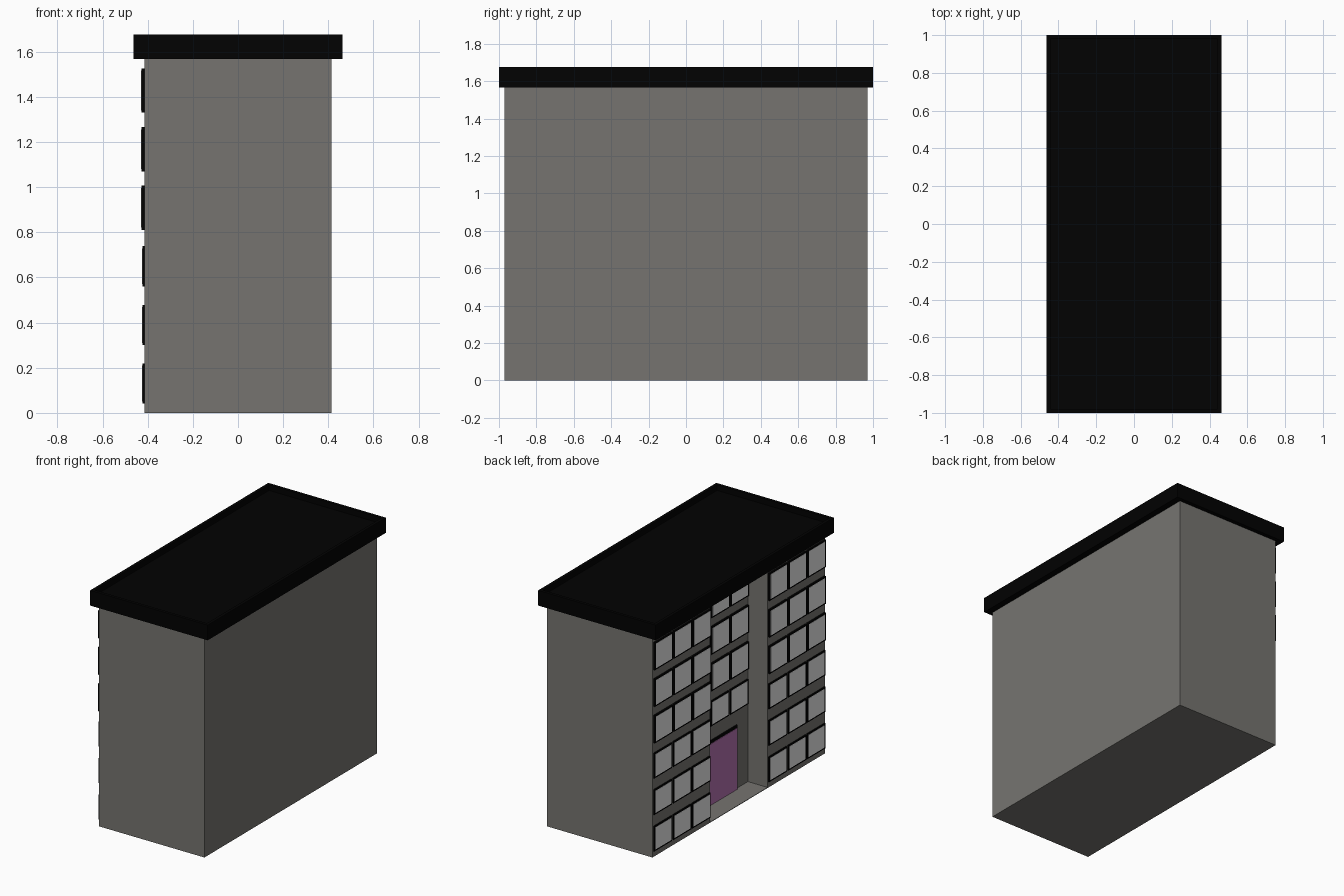
import bpy
import bmesh

cube = bpy.data.objects.get("Cube")
if cube:
    bpy.data.objects.remove(cube, do_unlink=True)


def material(name, color):
    m = bpy.data.materials.new(name)
    m.use_nodes = True
    m.diffuse_color = (*color, 1)
    m.node_tree.nodes["Principled BSDF"].inputs["Base Color"].default_value = (*color, 1)
    return m


CONCRETE = material("warm grey concrete", (0.18, 0.175, 0.163))
BLACK = material("black trim", (0.0005, 0.0005, 0.0005))
GLASS = material("pale grey glass", (0.8, 0.8, 0.8))
PURPLE = material("purple door paint", (0.46, 0.17, 0.43))


def box(name, low, high, mat):
    """Axis-aligned box between two corners."""
    bpy.ops.mesh.primitive_cube_add(size=1, location=[(a + b) / 2 for a, b in zip(low, high)])
    ob = bpy.context.object
    ob.name = name
    ob.scale = [b - a for a, b in zip(low, high)]
    bpy.ops.object.transform_apply(location=False, rotation=False, scale=True)
    ob.data.materials.append(mat)
    return ob


FACE, RECESS = -0.415, -0.26   # x of the outer facade and of the entrance bay wall
END, BAY = 0.97, 0.323         # half length of the building and of the entrance bay
EAVE = 1.567

# Building body: a U-shaped plan extruded upward, leaving the entrance bay open
plan = [(-FACE, -END), (-FACE, END), (FACE, END), (FACE, BAY),
        (RECESS, BAY), (RECESS, -BAY), (FACE, -BAY), (FACE, -END)]
n = len(plan)
verts = [(x, y, z) for z in (0, EAVE) for x, y in plan]
sides = [(i, (i + 1) % n, (i + 1) % n + n, i + n) for i in range(n)]
mesh = bpy.data.meshes.new("building_body")
mesh.from_pydata(verts, [], sides + [tuple(reversed(range(n))), tuple(range(n, 2 * n))])
mesh.materials.append(CONCRETE)
body = bpy.data.objects.new("building_body", mesh)
bpy.context.collection.objects.link(body)

# Entrance floor
box("entrance_floor", (FACE, -BAY, 0), (RECESS, BAY, 0.004), CONCRETE)

# Overhanging roof with a low parapet around a sunken deck
roof = box("roof", (-0.462, -1, EAVE), (0.462, 1, 1.675), BLACK)
bm = bmesh.new()
bm.from_mesh(roof.data)
deck = max(bm.faces, key=lambda f: f.calc_center_median().z)
bmesh.ops.inset_region(bm, faces=[deck], thickness=0.03)
deck = bmesh.ops.extrude_discrete_faces(bm, faces=[deck])["faces"][0]
bmesh.ops.translate(bm, verts=deck.verts, vec=(0, 0, -0.04))
bm.to_mesh(roof.data)
bm.free()


def window(name, wall, y, z, half_h, depth):
    """Black frame with a pale pane set on its outer face."""
    half_w, rim = 0.1, 0.01
    box(name + "_frame", (wall - depth, y - half_w, z - half_h),
        (wall + 0.01, y + half_w, z + half_h), BLACK)
    box(name + "_pane", (wall - depth - 0.001, y - half_w + rim, z - half_h + rim),
        (wall - depth + 0.002, y + half_w - rim, z + half_h - rim), GLASS)


# Windows: three columns per bay, six floors; the door replaces the lower bay windows
PITCH = 0.215
for floor in range(6):
    z = 0.13 + 0.2595 * floor
    upper = floor > 2
    half_h, depth = (0.098, 0.013) if upper else (0.089, 0.009)
    for bay, wall in ((-1, FACE), (0, RECESS), (1, FACE)):
        if bay == 0 and floor < 2:
            continue
        for column in (-1, 0, 1):
            y = bay * 3 * PITCH + column * PITCH
            window(f"window_{floor}_{bay + 1}_{column + 1}", wall, y, z, half_h, depth)

# Entrance door
box("door_frame", (RECESS - 0.01, -0.195, 0.002), (RECESS + 0.01, 0.195, 0.458), BLACK)
box("door_panel", (RECESS - 0.013, -0.187, 0.005), (RECESS, 0.187, 0.44), PURPLE)
